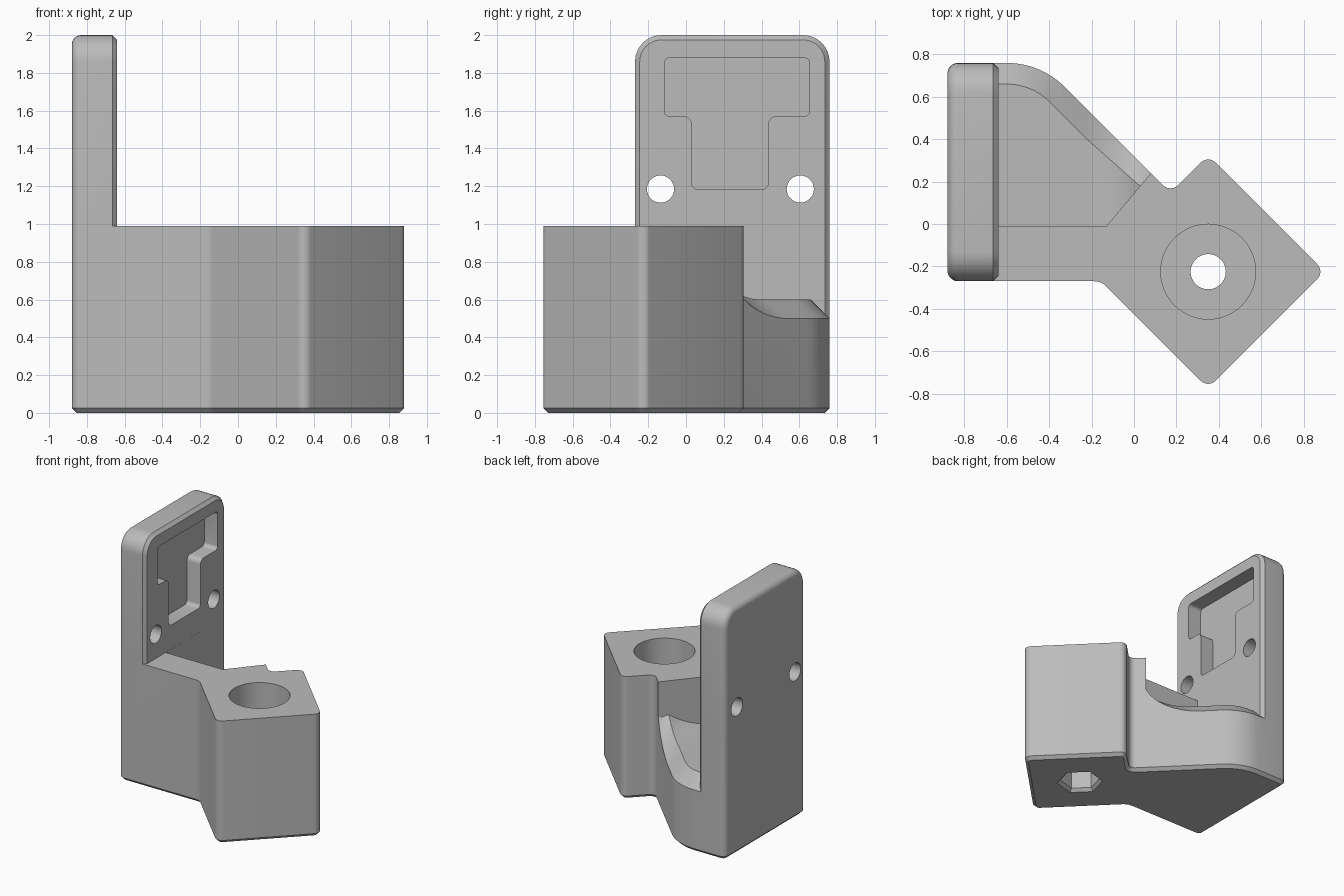
import bpy, bmesh
from math import sin, cos, pi, sqrt, acos, tan, radians
from mathutils import Vector

scene_cube = bpy.data.objects.get("Cube")
if scene_cube:
    bpy.data.objects.remove(scene_cube)

grey = bpy.data.materials.new("plain_grey")
grey.use_nodes = True
COLOUR = (0.5, 0.5, 0.5, 1)
grey.diffuse_color = COLOUR
grey.node_tree.nodes["Principled BSDF"].inputs["Base Color"].default_value = COLOUR


def loft(name, rings):
    """Closed solid through a list of rings with equal point counts."""
    bm = bmesh.new()
    rows = [[bm.verts.new(p) for p in ring] for ring in rings]
    n = len(rows[0])
    for a, b in zip(rows, rows[1:]):
        for i in range(n):
            j = (i + 1) % n
            bm.faces.new((a[i], a[j], b[j], b[i]))
    bm.faces.new(rows[0])
    bm.faces.new(rows[-1])
    bmesh.ops.recalc_face_normals(bm, faces=bm.faces)
    mesh = bpy.data.meshes.new(name)
    bm.to_mesh(mesh)
    bm.free()
    mesh.materials.append(grey)
    obj = bpy.data.objects.new(name, mesh)
    bpy.context.collection.objects.link(obj)
    return obj


def rounded(corners, steps=8):
    """Outline from (u, v, radius) corners, filleting convex and concave ones."""
    out = []
    for i, (u, v, r) in enumerate(corners):
        p = Vector((u, v))
        if not r:
            out.append(p)
            continue
        a = (Vector(corners[i - 1][:2]) - p).normalized()
        b = (Vector(corners[(i + 1) % len(corners)][:2]) - p).normalized()
        half = acos(a.dot(b)) / 2
        centre = p + (a + b).normalized() * r / sin(half)
        start = p + a * r / tan(half) - centre
        end = p + b * r / tan(half) - centre
        sweep = pi - 2 * half
        for k in range(steps + 1):
            t = k / steps
            out.append(centre + (start * sin((1 - t) * sweep) + end * sin(t * sweep)) / sin(sweep))
    return out


def inset(points, d):
    """Move a counter-clockwise outline inwards by d."""
    out = []
    for i, p in enumerate(points):
        e = (p - points[i - 1]).normalized()
        f = (points[(i + 1) % len(points)] - p).normalized()
        m, n = Vector((-e.y, e.x)), Vector((-f.y, f.x))
        out.append(p + (m + n) * d / (1 + m.dot(n)))
    return out


def circle(c, r, n=48, turn=0.0):
    return [Vector((c[0] + r * cos(turn + 2 * pi * i / n),
                    c[1] + r * sin(turn + 2 * pi * i / n))) for i in range(n)]


def at_z(points, z):
    return [(p.x, p.y, z) for p in points]


def at_x(points, x):
    return [(x, p.x, p.y) for p in points]


def boolean(target, tool, operation="DIFFERENCE"):
    mod = target.modifiers.new("cut", "BOOLEAN")
    mod.operation, mod.solver, mod.object = operation, "EXACT", tool
    bpy.context.view_layer.objects.active = target
    bpy.ops.object.modifier_apply(modifier=mod.name)
    bpy.data.objects.remove(tool)


BACK, FACE, FRONT, REAR, TOP = -0.88, -0.64, -0.27, 0.76, 0.99
ROUND, CHAMFER = 0.05, 0.025

# Base: arm and square block with a chamfered underside
outline = rounded([(BACK, FRONT, ROUND), (-0.155, FRONT, 0.08), (0.35, -0.775, 0.05),
                   (0.9, -0.225, 0.05), (0.35, 0.325, 0.05), (0.1725, 0.1475, 0.05),
                   (-0.44, REAR, 0.385), (BACK, REAR, ROUND)])
bracket = loft("bracket", [at_z(inset(outline, CHAMFER), 0), at_z(outline, CHAMFER),
                           at_z(outline, TOP)])


# Scooped pocket: the floor sweeps up to the block and slopes off at its rim
def rim(x, offset):
    r, cx = 0.385 - offset, -0.6
    if x < cx:
        return REAR - offset
    if x < cx + r * sqrt(0.5):
        return 0.375 + sqrt(r * r - (x - cx) ** 2)
    return 0.32 - offset * sqrt(2) - x


def section(x, wall):
    dx = max(0, x + 0.22)
    rise = 0.32 - sqrt(0.1024 - min(dx, 0.31) ** 2)
    outer, inner = rim(x, 0), rim(x, 0.1 - 0.08 * dx)
    ys = [wall, max(wall + 0.001, inner), max(wall + 0.002, outer), max(wall, outer) + 0.15]
    low = [(x, y, 0.5 + rise + min(0.1, 0.1 * (outer - y) / (outer - inner))) for y in ys]
    return low + [(x, ys[-1], 1.2), (x, wall, 1.2)]


xs = [FACE + 0.001 + i * 0.01 for i in range(76)]
rings = [section(FACE - CHAMFER, REAR), section(FACE, REAR - CHAMFER)]
rings += [section(x, -0.01 + max(0, x + 0.13) * 1.19) for x in xs]
pocket = loft("pocket_cutter", rings)
bm = bmesh.new()
bm.from_mesh(pocket.data)
bmesh.ops.triangulate(bm, faces=bm.faces)
bm.to_mesh(pocket.data)
bm.free()
boolean(bracket, pocket)

# Upright plate: rounded back edge, chamfered front edge
profile = rounded([(FRONT, TOP, 0), (REAR, TOP, 0), (REAR, 2, 0.14), (FRONT, 2, 0.14)])
layers = []
for k in range(9):
    a = radians(90 * k / 8)
    layers.append((BACK + ROUND * (1 - cos(a)), ROUND * (1 - sin(a))))
layers += [(FACE - CHAMFER, 0), (FACE, CHAMFER)]
rings = []
for x, d in layers:
    ring = inset(profile, d)
    ring[0].y = ring[1].y = TOP
    rings.append(at_x(ring, x))
boolean(bracket, loft("upright_plate", rings), "UNION")

# T-shaped recess in the plate face
tee = rounded([(0.03, 1.185, 0.03), (0.435, 1.185, 0.03), (0.435, 1.57, 0.04),
               (0.655, 1.57, 0.03), (0.655, 1.88, 0.03), (-0.115, 1.88, 0.03),
               (-0.115, 1.57, 0.03), (0.03, 1.57, 0.04)], 5)
boolean(bracket, loft("recess_cutter", [at_x(tee, FACE - 0.12), at_x(tee, FACE + 0.1)]))

# Screw holes through the plate
for y in (-0.135, 0.605):
    ring = circle((y, 1.185), 0.072, 32)
    boolean(bracket, loft("screw_cutter", [at_x(ring, -1), at_x(ring, -0.5)]))

# Block bore: counterbore, through hole and chamfered hexagonal nut pocket
axis = (0.35, -0.225)
for radius, low, high in ((0.224, 0.4, 1.2), (0.083, -0.1, 1.2)):
    ring = circle(axis, radius)
    boolean(bracket, loft("bore_cutter", [at_z(ring, low), at_z(ring, high)]))
nut = [at_z(circle(axis, r, 6, radians(135)), z)
       for r, z in ((0.2, -0.025), (0.15, 0.025), (0.15, 0.2))]
boolean(bracket, loft("nut_cutter", nut))

bpy.ops.object.select_all(action="DESELECT")
bracket.select_set(True)
bpy.context.view_layer.objects.active = bracket
bpy.ops.object.shade_smooth_by_angle(angle=radians(25))
